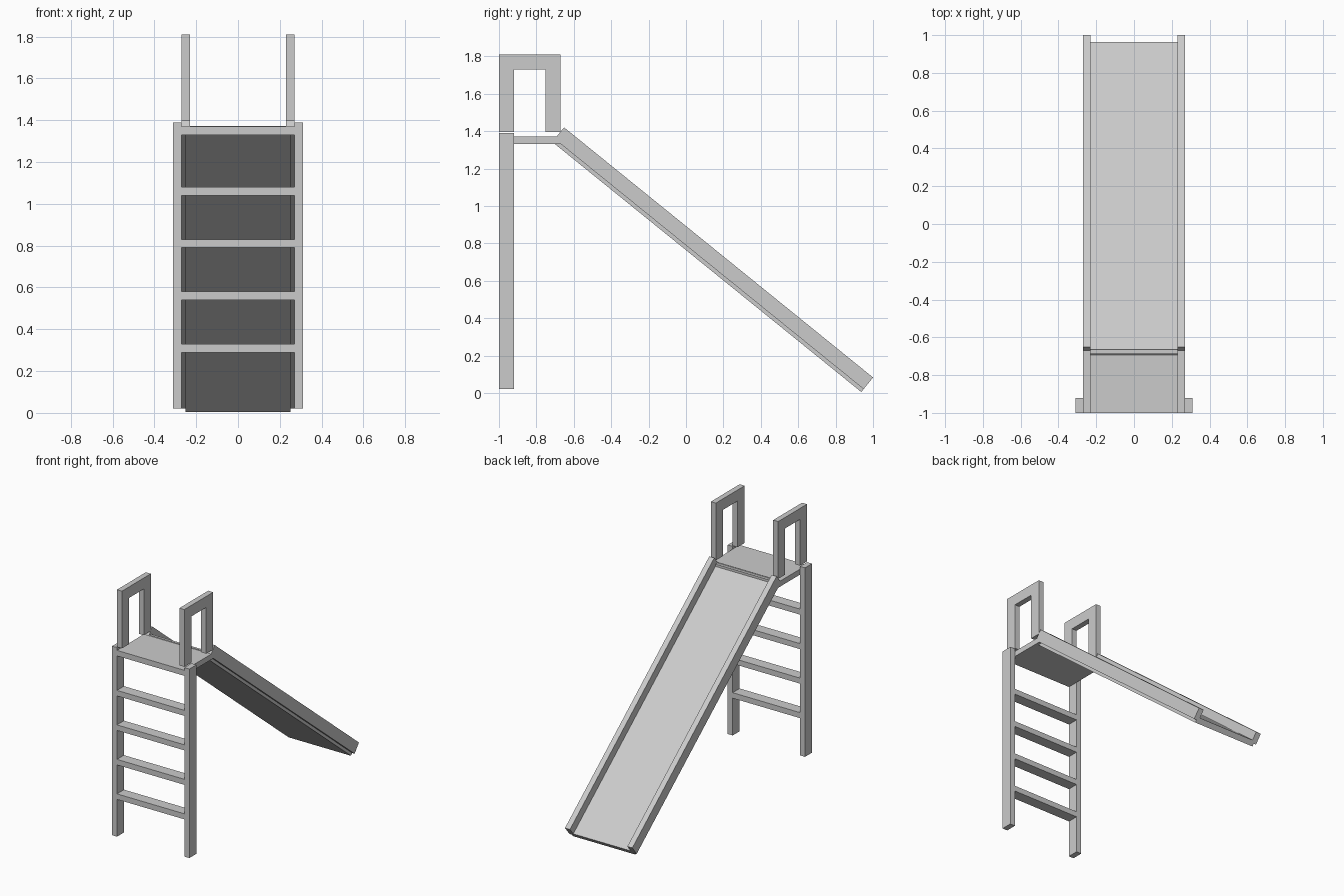
import bpy
import bmesh
from mathutils import Vector

old = bpy.data.objects.get("Cube")
if old:
    bpy.data.objects.remove(old, do_unlink=True)

grey = bpy.data.materials.new("plain_grey")
grey.use_nodes = True
colour = (0.6, 0.6, 0.6, 1)
grey.diffuse_color = colour
grey.node_tree.nodes["Principled BSDF"].inputs["Base Color"].default_value = colour


def extrude_profile(name, points, x0, x1):
    """Extrude a side profile of (y, z) points from x0 to x1."""
    bm = bmesh.new()
    face = bm.faces.new([bm.verts.new((x0, y, z)) for y, z in points])
    new = bmesh.ops.extrude_face_region(bm, geom=[face])["geom"]
    verts = [v for v in new if isinstance(v, bmesh.types.BMVert)]
    bmesh.ops.translate(bm, vec=(x1 - x0, 0, 0), verts=verts)
    bmesh.ops.recalc_face_normals(bm, faces=bm.faces)
    mesh = bpy.data.meshes.new(name)
    bm.to_mesh(mesh)
    bm.free()
    mesh.materials.append(grey)
    obj = bpy.data.objects.new(name, mesh)
    bpy.context.collection.objects.link(obj)
    return obj


def rect(y0, y1, z0, z1):
    return [(y0, z0), (y1, z0), (y1, z1), (y0, z1)]


FRONT, POST_BACK, BACK = -1.0, -0.92, -0.67

# Slide slope: its upper edge, and the direction square to it
top, foot = Vector((-0.652, 1.42)), Vector((1.0, 0.083))
along = (foot - top).normalized()
down = Vector((along.y, -along.x))


def slope_strip(d0, d1):
    return [top + down * d0, foot + down * d0, foot + down * d1, top + down * d1]


# Handle: an arch with two legs
bar = 0.08
low, high = 1.395, 1.81
arch = [(FRONT, low), (FRONT, high), (BACK, high), (BACK, low),
        (BACK - bar, low), (BACK - bar, high - bar),
        (FRONT + bar, high - bar), (FRONT + bar, low)]

# Paired parts on both sides
for side, s in (("left", 1), ("right", -1)):
    extrude_profile(side + "_ladder_post", rect(FRONT, POST_BACK, 0.02, 1.39), s * 0.27, s * 0.31)
    extrude_profile(side + "_handle", arch, s * 0.23, s * 0.27)
    extrude_profile(side + "_slide_rail", slope_strip(0, 0.08), s * 0.23, s * 0.27)

# Ladder rungs
for i in range(4):
    z = 0.29 + 0.25 * i
    extrude_profile(f"rung_{i + 1}", rect(FRONT, POST_BACK, z, z + 0.04), -0.27, 0.27)

# Platform and slide bed
extrude_profile("platform", rect(FRONT, -0.665, 1.33, 1.37), -0.27, 0.27)
extrude_profile("slide_bed", slope_strip(0.06, 0.1), -0.25, 0.25)
